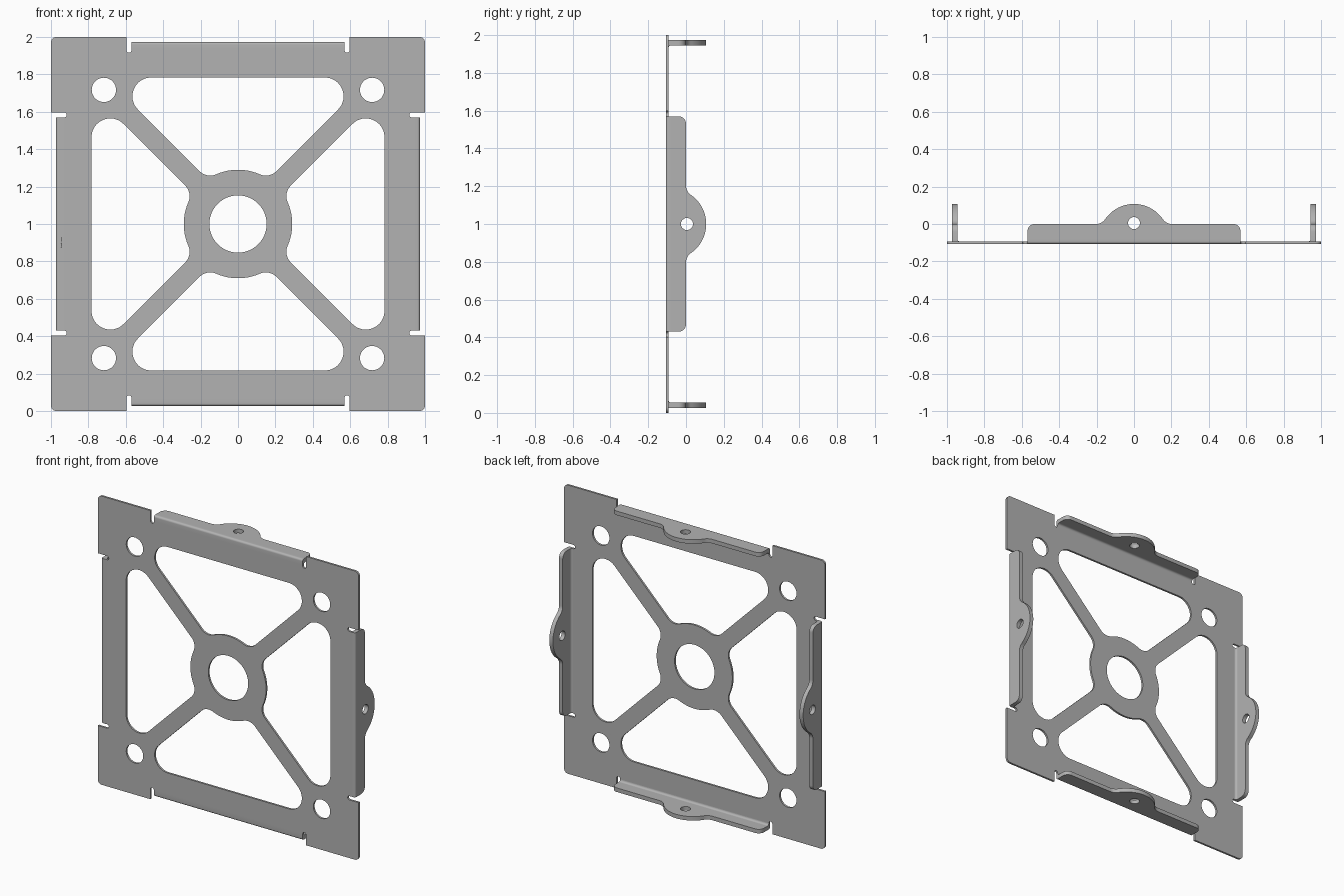
import bpy, bmesh
from math import radians, sin, cos, atan2, sqrt, degrees
from mathutils import Matrix

cube = bpy.data.objects.get("Cube")
if cube:
    bpy.data.objects.remove(cube, do_unlink=True)

steel = bpy.data.materials.new("grey steel")
steel.use_nodes = True
steel.diffuse_color = (0.45, 0.45, 0.45, 1)
steel.node_tree.nodes["Principled BSDF"].inputs["Base Color"].default_value = (0.45, 0.45, 0.45, 1)


def arc(cx, cy, r, start, end, steps=10):
    angles = [radians(start + (end - start) * i / steps) for i in range(steps + 1)]
    return [(cx + r * cos(a), cy + r * sin(a)) for a in angles]


def circle(cx, cy, r, steps=48):
    return arc(cx, cy, r, 0, 360, steps)[:-1]


def mirrored(half):
    return half + [(-x, y) for x, y in reversed(half) if abs(x) > 1e-5]


def turned(points, quarter):
    for _ in range(quarter):
        points = [(y, -x) for x, y in points]
    return points


def sheet(name, loops, half_depth, matrix):
    """Fill closed outlines (inner ones become holes) and give them depth."""
    curve = bpy.data.curves.new(name, 'CURVE')
    curve.dimensions = '2D'
    curve.fill_mode = 'BOTH'
    curve.extrude = half_depth
    for loop in loops:
        spline = curve.splines.new('POLY')
        spline.points.add(len(loop) - 1)
        for point, (x, y) in zip(spline.points, loop):
            point.co = (x, y, 0, 1)
        spline.use_cyclic_u = True
    temp = bpy.data.objects.new(name + " outline", curve)
    bpy.context.collection.objects.link(temp)
    bpy.context.view_layer.update()
    evaluated = temp.evaluated_get(bpy.context.evaluated_depsgraph_get())
    mesh = bpy.data.meshes.new_from_object(evaluated)
    bpy.data.objects.remove(temp, do_unlink=True)
    bm = bmesh.new()
    bm.from_mesh(mesh)
    bmesh.ops.remove_doubles(bm, verts=bm.verts, dist=1e-5)
    bm.transform(matrix)
    bmesh.ops.recalc_face_normals(bm, faces=bm.faces)
    bm.to_mesh(mesh)
    bm.free()
    mesh.materials.clear()
    mesh.materials.append(steel)
    obj = bpy.data.objects.new(name, mesh)
    bpy.context.collection.objects.link(obj)
    bpy.ops.object.select_all(action='DESELECT')
    obj.select_set(True)
    bpy.context.view_layer.objects.active = obj
    bpy.ops.object.shade_smooth_by_angle(angle=radians(30))
    return obj


front, thick = -0.107, 0.014       # front face and plate thickness
back = front + thick
outer, inner, bend = 0.973, 0.945, 0.014   # flange faces and bend radius
half_len, notch = 0.57, 0.0135
edge = inner - bend

# Plate outline: rounded corner, then relief notches either side of the flange
side = arc(-0.97, 0.97, 0.03, 180, 90, 6)
side += mirrored([(-half_len - 2 * notch, 1)]
                 + arc(-half_len - notch, edge - 0.002, notch, 180, 360)
                 + [(-half_len, edge)])
outline = [p for k in range(4) for p in turned(side, k)]

# Window between two diagonal spokes, the frame and the hub
spoke, hub, fillet, corner = 0.077, 0.29, 0.08, 0.1
gap = spoke + fillet * sqrt(2)
fx = (-gap + sqrt(2 * (hub + fillet) ** 2 - gap ** 2)) / 2
fz = fx + gap
cz = 0.783 - corner
cx = cz - spoke - corner * sqrt(2)
window = mirrored(arc(-cx, cz, corner, 90, 225, 16)
                  + arc(-fx, fz, fillet, 225, 360 + degrees(atan2(-fz, fx)))
                  + arc(0, 0, hub, degrees(atan2(fz, -fx)), 90)[1:])

loops = [outline, circle(0, 0, 0.153, 64)]
for k in range(4):
    loops.append(turned(window, k))
    loops.append(turned(circle(0.717, 0.717, 0.065), k))
upright = Matrix.Translation((0, front + thick / 2, 1)) @ Matrix.Rotation(radians(90), 4, 'X')
sheet("mounting_plate", loops, thick / 2, upright)

# Flange outline: rounded ends and a blended lug with a hole
lug, blend, lug_y = 0.187, 0.06, -0.08
bx = sqrt((lug + blend) ** 2 - (blend - lug_y) ** 2)
flange = mirrored([(-half_len, back + bend)]
                  + arc(-half_len + 0.04, -0.04, 0.04, 180, 90, 8)
                  + arc(-bx, blend, blend, -90, degrees(atan2(lug_y - blend, bx)))
                  + arc(0, lug_y, lug, degrees(atan2(blend - lug_y, -bx)), 90, 16)[1:])

# Cross-section of the fold joining flange to plate
fold = ([(edge, front)] + arc(outer - bend, back, bend, -90, 0, 6)
        + [(outer, back + bend)] + arc(edge, back + bend, bend, 0, -90, 6))
along = Matrix(((0, 0, 1, 0), (0, 1, 0, 0), (1, 0, 0, 0), (0, 0, 0, 1)))

for k, where in enumerate(("top", "left", "bottom", "right")):
    place = Matrix.Translation((0, 0, 1)) @ Matrix.Rotation(radians(90 * k), 4, 'Y')
    lift = Matrix.Translation((0, 0, (outer + inner) / 2))
    sheet(where + "_flange", [flange, circle(0, 0.005, 0.032, 32)],
          (outer - inner) / 2, place @ lift)
    sheet(where + "_fold", [fold], half_len, place @ along)
